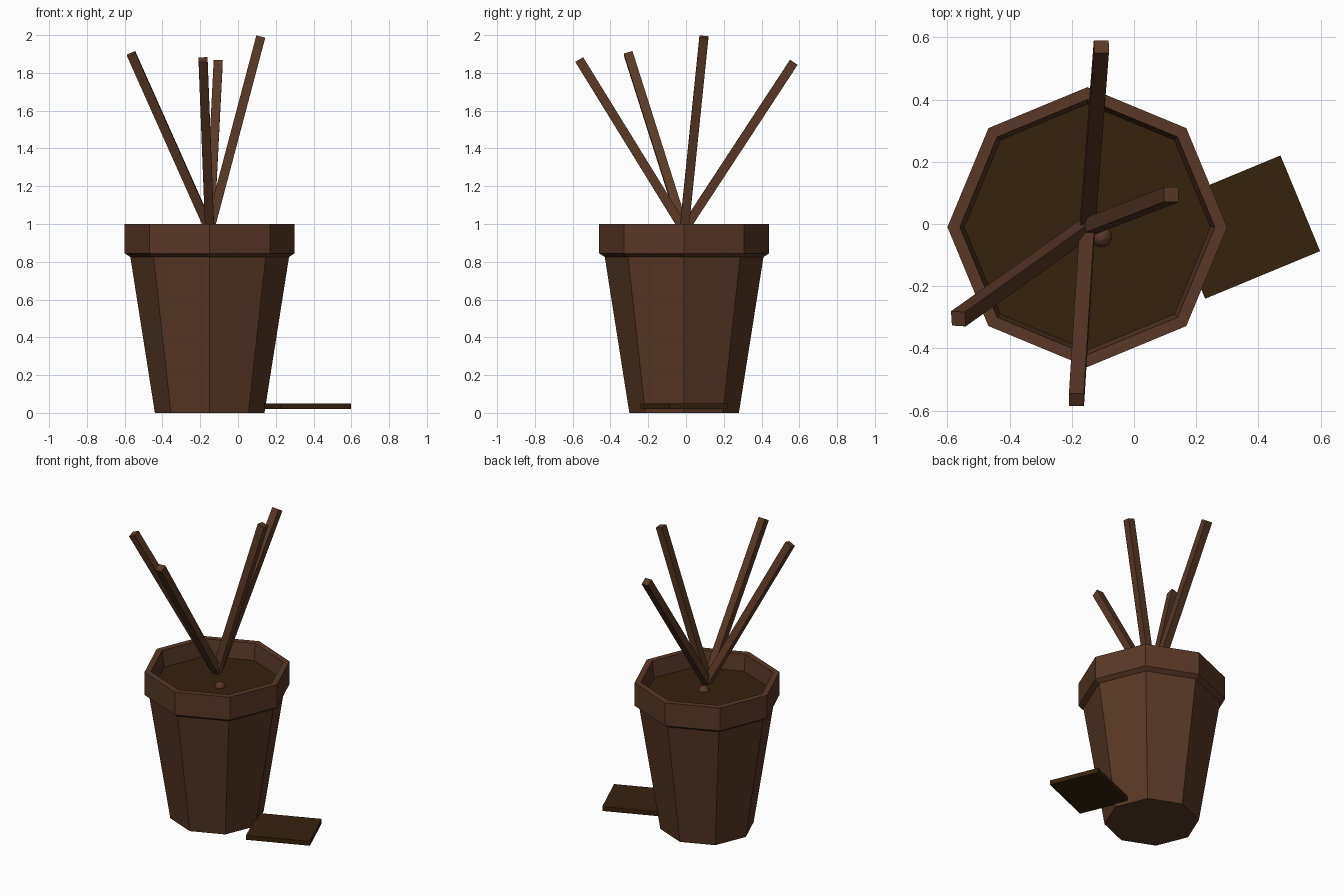
import bpy
import bmesh
from math import cos, sin, pi, radians
from mathutils import Vector, Matrix

cube = bpy.data.objects.get("Cube")
if cube:
    bpy.data.objects.remove(cube, do_unlink=True)

POT = Vector((-0.15, -0.01, 0))


def material(name, colour):
    m = bpy.data.materials.new(name)
    m.use_nodes = True
    m.diffuse_color = (*colour, 1)
    m.node_tree.nodes["Principled BSDF"].inputs["Base Color"].default_value = (*colour, 1)
    return m


def finish(name, bm, mat, location):
    bmesh.ops.recalc_face_normals(bm, faces=bm.faces)
    mesh = bpy.data.meshes.new(name)
    bm.to_mesh(mesh)
    bm.free()
    mesh.materials.append(mat)
    ob = bpy.data.objects.new(name, mesh)
    ob.location = location
    bpy.context.scene.collection.objects.link(ob)


def lathe(name, profile, mat, sides=8):
    """Turn (radius, height) points into a closed faceted solid."""
    bm = bmesh.new()
    rings = [[bm.verts.new((r * cos(2 * pi * i / sides), r * sin(2 * pi * i / sides), z))
              for i in range(sides)] for r, z in profile]
    for a, b in zip(rings, rings[1:]):
        for i in range(sides):
            j = (i + 1) % sides
            bm.faces.new((a[i], a[j], b[j], b[i]))
    bm.faces.new(rings[0])
    bm.faces.new(rings[-1])
    finish(name, bm, mat, POT)


def box(name, size, mat, location, rotation, lift=0):
    bm = bmesh.new()
    bmesh.ops.create_cube(bm, size=1, matrix=Matrix.Translation((0, 0, lift)) @ Matrix.Diagonal((*size, 1)))
    bmesh.ops.rotate(bm, verts=bm.verts, matrix=rotation)
    finish(name, bm, mat, location)


brown = material("clay brown", (0.098, 0.040, 0.020))
dark = material("dark soil", (0.037, 0.016, 0.0045))

# Tapered pot with a thick collar and recessed inside
lathe("pot", [(0.29, 0), (0.42, 0.825), (0.45, 0.845), (0.45, 1.0),
              (0.41, 1.0), (0.395, 0.88)], brown)
lathe("soil", [(0.39, 0.86), (0.396, 0.89)], dark)

# Small pebble on the soil
bm = bmesh.new()
bmesh.ops.create_uvsphere(bm, u_segments=16, v_segments=8, radius=0.035)
finish("pebble", bm, brown, (-0.105, -0.04, 0.885))

# Bare sticks fanning out from one point
base = Vector((-0.15, -0.01, 0.97))
tips = {"left_stick": (0.12, 0.095, 1.99), "right_stick": (-0.565, -0.305, 1.9),
        "front_stick": (-0.185, -0.565, 1.87), "back_stick": (-0.105, 0.57, 1.855)}
for name, tip in tips.items():
    d = Vector(tip) - base
    turn = Vector((0, 0, 1)).rotation_difference(d).to_matrix()
    box(name, (0.048, 0.048, d.length), brown, base, turn, d.length / 2)

# Flat tile lying beside the pot
box("tile", (0.4, 0.333, 0.03), dark, (0.35, -0.01, 0.035), Matrix.Rotation(radians(22.5), 3, 'Z'))
